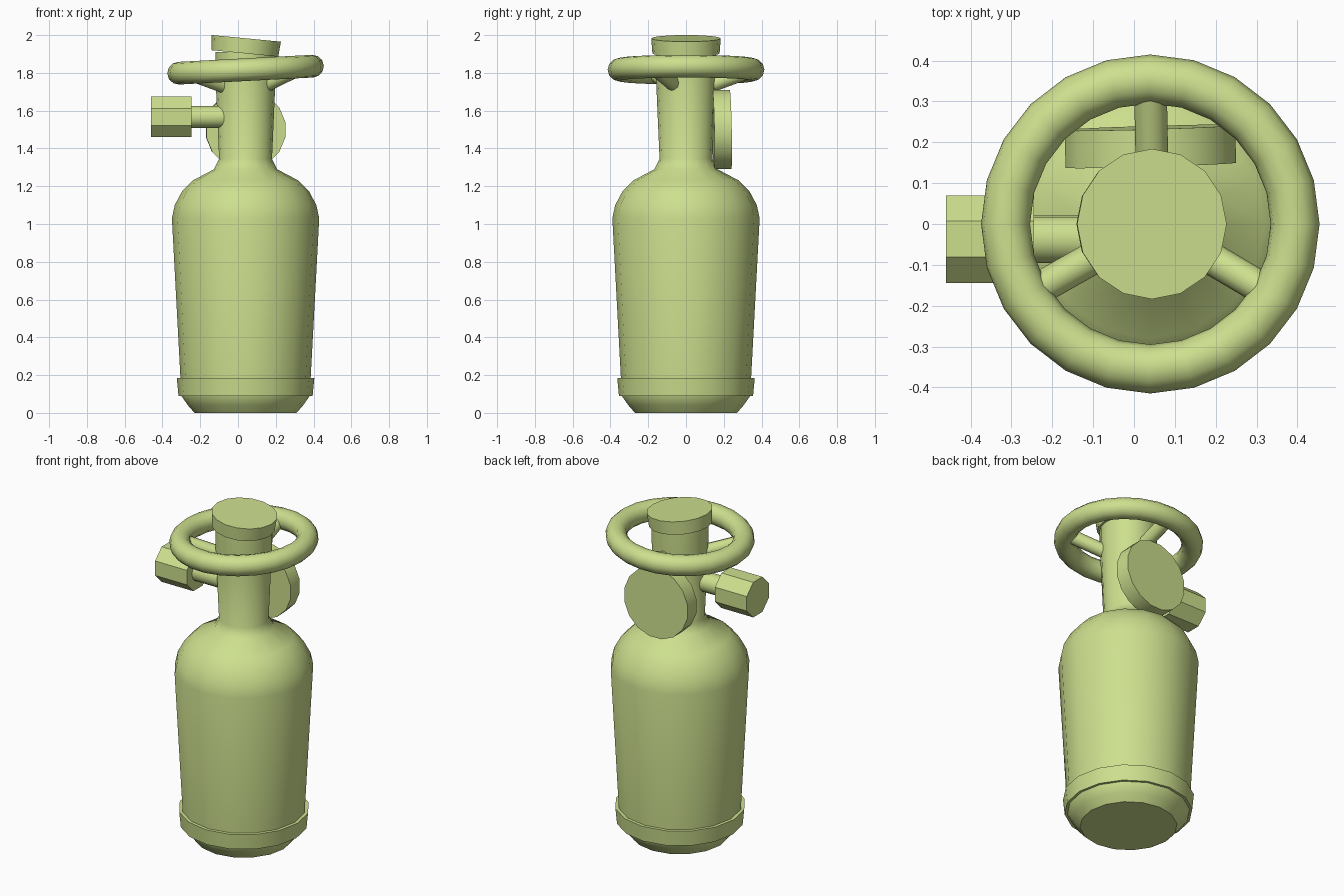
import bpy
from math import radians, sin, cos, pi
from mathutils import Vector, Matrix

cube = bpy.data.objects.get("Cube")
if cube:
    bpy.data.objects.remove(cube)

AXIS_X = 0.04

green = bpy.data.materials.new("pale_green")
green.use_nodes = True
colour = (0.61, 0.74, 0.27, 1)
green.diffuse_color = colour
green.node_tree.nodes["Principled BSDF"].inputs["Base Color"].default_value = colour


def finish(name, angle=45):
    ob = bpy.context.object
    ob.name = ob.data.name = name
    ob.data.materials.append(green)
    bpy.ops.object.shade_smooth_by_angle(angle=radians(angle))
    return ob


def lathe(name, profile, sides=16, matrix=None):
    """Spin (radius, height) points around z and cap both ends."""
    verts = [(r * cos(2 * pi * i / sides), r * sin(2 * pi * i / sides), z)
             for r, z in profile for i in range(sides)]
    faces = [(k * sides + i, k * sides + (i + 1) % sides,
              (k + 1) * sides + (i + 1) % sides, (k + 1) * sides + i)
             for k in range(len(profile) - 1) for i in range(sides)]
    faces.append(tuple(reversed(range(sides))))
    faces.append(tuple(range(len(verts) - sides, len(verts))))
    mesh = bpy.data.meshes.new(name)
    mesh.from_pydata(verts, [], faces)
    ob = bpy.data.objects.new(name, mesh)
    bpy.context.collection.objects.link(ob)
    bpy.ops.object.select_all(action='DESELECT')
    ob.select_set(True)
    bpy.context.view_layer.objects.active = ob
    ob.matrix_world = matrix or Matrix.Translation((AXIS_X, 0, 0))
    return finish(name)


def rod(name, start, end, radius, sides=16, turn=0.0, angle=45):
    """Straight cylinder between two points."""
    start, end = Vector(start), Vector(end)
    d = end - start
    bpy.ops.mesh.primitive_cylinder_add(vertices=sides, radius=radius, depth=d.length)
    ob = bpy.context.object
    ob.matrix_world = (Matrix.Translation((start + end) / 2)
                       @ d.to_track_quat('Z', 'Y').to_matrix().to_4x4()
                       @ Matrix.Rotation(turn, 4, 'Z'))
    return finish(name, angle)


# Bottle with rounded foot, shoulder and neck
lathe("bottle", [(0.27, 0), (0.305, 0.04), (0.34, 0.09), (0.345, 0.19), (0.39, 1.03),
                 (0.375, 1.1), (0.335, 1.175), (0.28, 1.23), (0.167, 1.29),
                 (0.14, 1.345), (0.16, 1.8), (0.16, 1.91)])

# Band around the foot
lathe("foot_band", [(0.355, 0.09), (0.364, 0.184)])

# Tilted cap
lathe("cap", [(0.178, -0.04), (0.184, 0.04)],
      matrix=Matrix.Translation((AXIS_X, 0, 1.943)) @ Matrix.Rotation(radians(5.5), 4, 'Y'))

# Tilted hand wheel and its three spokes
tilt = Matrix.Translation((AXIS_X, 0, 1.817)) @ Matrix.Rotation(radians(-3), 4, 'Y')
bpy.ops.mesh.primitive_torus_add(major_radius=0.355, minor_radius=0.06,
                                 major_segments=24, minor_segments=12)
bpy.context.object.matrix_world = tilt
finish("hand_wheel", 60)
for k, side in enumerate(("back", "right", "left")):
    a = radians(90 + 120 * k)
    out = Vector((cos(a), sin(a), 0))
    rod("spoke_" + side, tilt @ (out * 0.08 + Vector((0, 0, -0.1))),
        tilt @ (out * 0.35), 0.04, 12)

# Side outlet pipe with an eight-sided nut
rod("outlet_pipe", (-0.3, -0.037, 1.567), (0.04, -0.037, 1.567), 0.058)
rod("outlet_nut", (-0.46, -0.037, 1.567), (-0.245, -0.037, 1.567), 0.116, 8, pi / 8, 20)

# Round gauge behind the neck, slightly turned
centre = Vector((AXIS_X, 0.19, 1.5))
half = Vector((-0.03, 1, 0.02)).normalized() * 0.046
rod("gauge", centre - half, centre + half, 0.213, 16, pi / 16)
